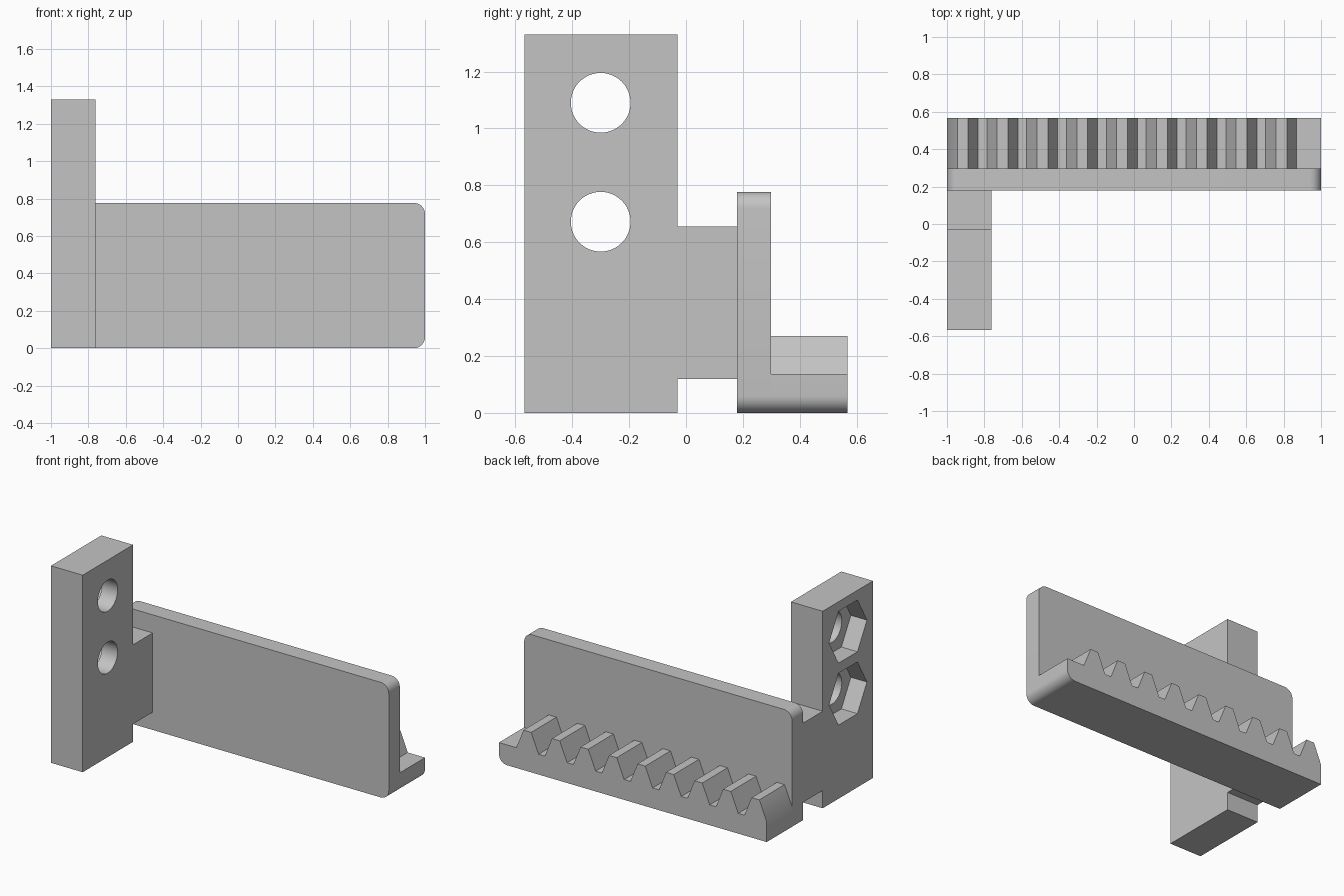
import bpy, bmesh, math
from mathutils import Vector

cube = bpy.data.objects.get("Cube")
if cube:
    bpy.data.objects.remove(cube, do_unlink=True)

grey = bpy.data.materials.new("plain grey")
grey.use_nodes = True
grey.diffuse_color = (0.55, 0.55, 0.55, 1)
grey.node_tree.nodes["Principled BSDF"].inputs["Base Color"].default_value = grey.diffuse_color


def extrude_profile(name, points, axis, start, end):
    """Extrude a closed 2D profile along x (points are y, z) or y (points are x, z)."""
    bm = bmesh.new()
    place = (lambda a, b: (start, a, b)) if axis == "x" else (lambda a, b: (a, start, b))
    face = bm.faces.new([bm.verts.new(place(a, b)) for a, b in points])
    step = end - start
    offset = Vector((step, 0, 0) if axis == "x" else (0, step, 0))
    moved = bmesh.ops.extrude_face_region(bm, geom=[face])["geom"]
    bmesh.ops.translate(bm, vec=offset, verts=[v for v in moved if isinstance(v, bmesh.types.BMVert)])
    bmesh.ops.recalc_face_normals(bm, faces=bm.faces[:])
    mesh = bpy.data.meshes.new(name)
    bm.to_mesh(mesh)
    bm.free()
    mesh.materials.append(grey)
    obj = bpy.data.objects.new(name, mesh)
    bpy.context.collection.objects.link(obj)
    return obj


def arc(cx, cz, radius, start, sweep, steps):
    angles = [math.radians(start + sweep * i / steps) for i in range(steps + 1)]
    return [(cx + radius * math.cos(a), cz + radius * math.sin(a)) for a in angles]


def smooth(obj):
    bpy.ops.object.select_all(action="DESELECT")
    obj.select_set(True)
    bpy.context.view_layer.objects.active = obj
    bpy.ops.object.shade_smooth_by_angle(angle=math.radians(25))


LEFT, RIGHT = -1.0, 1.0
PLATE_FRONT, PLATE_BACK, RACK_BACK = 0.18, 0.298, 0.567
PLATE_TOP, ROUND = 0.777, 0.06
INNER = RIGHT - ROUND

# Upright plate with rounded top corners and one rounded bottom corner
plate = [(LEFT, 0)]
plate += arc(INNER, ROUND, ROUND, -90, 90, 8)
plate += arc(INNER, PLATE_TOP - ROUND, ROUND, 0, 90, 8)
plate += arc(-INNER, PLATE_TOP - ROUND, ROUND, 90, 90, 8)
smooth(extrude_profile("back_plate", plate, "y", PLATE_FRONT, PLATE_BACK))

# Toothed rack along the foot of the plate
ROOT, TIP, PITCH, TEETH = 0.137, 0.27, 0.213, 9
rack = [(LEFT, 0)] + arc(INNER, ROUND, ROUND, -90, 90, 8) + [(RIGHT, ROOT)]
for i in reversed(range(TEETH)):
    x = LEFT + i * PITCH
    rack += [(x + PITCH * f, z) for f, z in ((0.78, ROOT), (0.53, TIP), (0.26, TIP), (0, ROOT))]
smooth(extrude_profile("toothed_rack", rack, "y", PLATE_BACK, RACK_BACK))

# Mounting post with the arm that joins it to the plate
POST_FRONT, POST_BACK, POST_TOP = -0.567, -0.03, 1.33
POST_INNER = -0.763
ARM_LOW, ARM_HIGH = 0.12, 0.655
post = extrude_profile("mounting_post", [
    (POST_FRONT, 0), (POST_BACK, 0), (POST_BACK, ARM_LOW), (PLATE_FRONT, ARM_LOW),
    (PLATE_FRONT, ARM_HIGH), (POST_BACK, ARM_HIGH), (POST_BACK, POST_TOP), (POST_FRONT, POST_TOP),
], "x", LEFT, POST_INNER)

# Bolt holes right through, with hexagonal nut pockets on the outer side
cutters = []
for label, z in (("lower", 0.672), ("upper", 1.09)):
    for kind, radius, sides, end in (("bolt_hole", 0.105, 48, POST_INNER + 0.1),
                                     ("nut_pocket", 0.202, 6, LEFT + 0.12)):
        ring = arc(-0.3, z, radius, 0, 360, sides)[:-1]
        cutter = extrude_profile(f"{label}_{kind}_cutter", ring, "x", LEFT - 0.1, end)
        mod = post.modifiers.new(f"{label} {kind}", "BOOLEAN")
        mod.operation = "DIFFERENCE"
        mod.solver = "EXACT"
        mod.object = cutter
        cutters.append(cutter)

# Bake the cuts and drop the cutters
bpy.context.view_layer.update()
cut_mesh = bpy.data.meshes.new_from_object(post.evaluated_get(bpy.context.evaluated_depsgraph_get()))
post.modifiers.clear()
post.data = cut_mesh
for cutter in cutters:
    bpy.data.objects.remove(cutter, do_unlink=True)
smooth(post)
